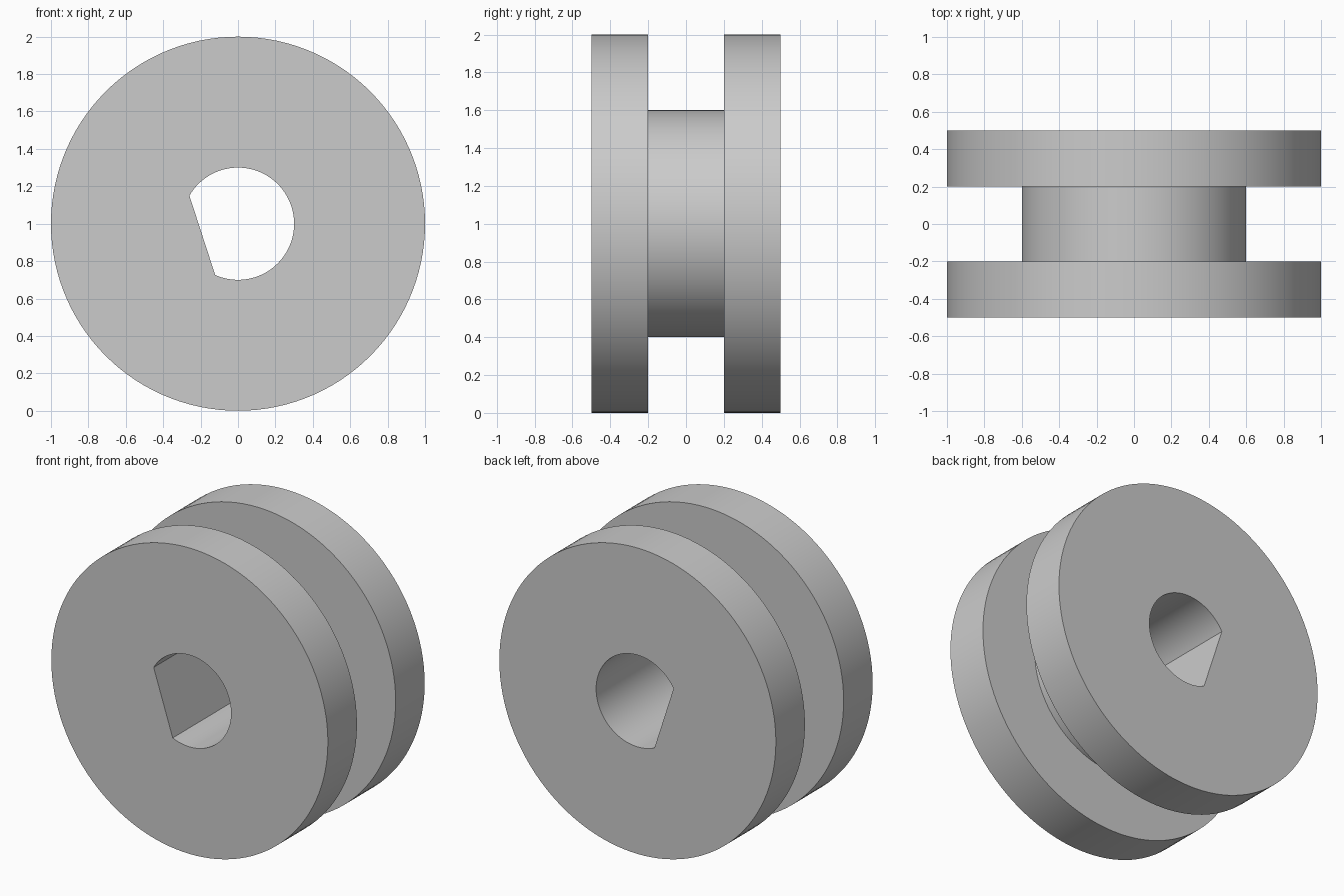
import bpy
import bmesh
from math import cos, sin, radians

cube = bpy.data.objects.get("Cube")
if cube:
    bpy.data.objects.remove(cube)

SEGMENTS = 120
BORE = 0.3
FLAT_DIR, FLAT_HALF = 198, 48  # direction and half angle of the bore's flat, degrees

grey = bpy.data.materials.new("plain grey")
grey.use_nodes = True
colour = (0.6, 0.6, 0.6, 1)
grey.diffuse_color = colour
grey.node_tree.nodes["Principled BSDF"].inputs["Base Color"].default_value = colour


def bore_radius(angle):
    """Radius of the D-shaped bore at an angle in degrees."""
    off = abs(angle - FLAT_DIR)
    if off >= FLAT_HALF:
        return BORE
    return BORE * cos(radians(FLAT_HALF)) / cos(radians(off))


# Closed cross-section as (radius, y); None stands for the bore wall
profile = [(None, -0.5), (1, -0.5), (1, -0.2), (0.6, -0.2),
           (0.6, 0.2), (1, 0.2), (1, 0.5), (None, 0.5)]

# Spool: two flanges, a hub and a D-shaped bore
bm = bmesh.new()
rings = []
for i in range(SEGMENTS):
    a = 360 * i / SEGMENTS
    ring = []
    for radius, y in profile:
        r = bore_radius(a) if radius is None else radius
        ring.append(bm.verts.new((r * cos(radians(a)), y, 1 + r * sin(radians(a)))))
    rings.append(ring)

for i, ring in enumerate(rings):
    after = rings[(i + 1) % SEGMENTS]
    for j in range(len(profile)):
        k = (j + 1) % len(profile)
        bm.faces.new((ring[j], ring[k], after[k], after[j]))
bmesh.ops.recalc_face_normals(bm, faces=bm.faces)

mesh = bpy.data.meshes.new("spool")
bm.to_mesh(mesh)
bm.free()
mesh.materials.append(grey)
spool = bpy.data.objects.new("spool", mesh)
bpy.context.collection.objects.link(spool)

bpy.ops.object.select_all(action='DESELECT')
spool.select_set(True)
bpy.context.view_layer.objects.active = spool
bpy.ops.object.shade_smooth_by_angle(angle=radians(30))
